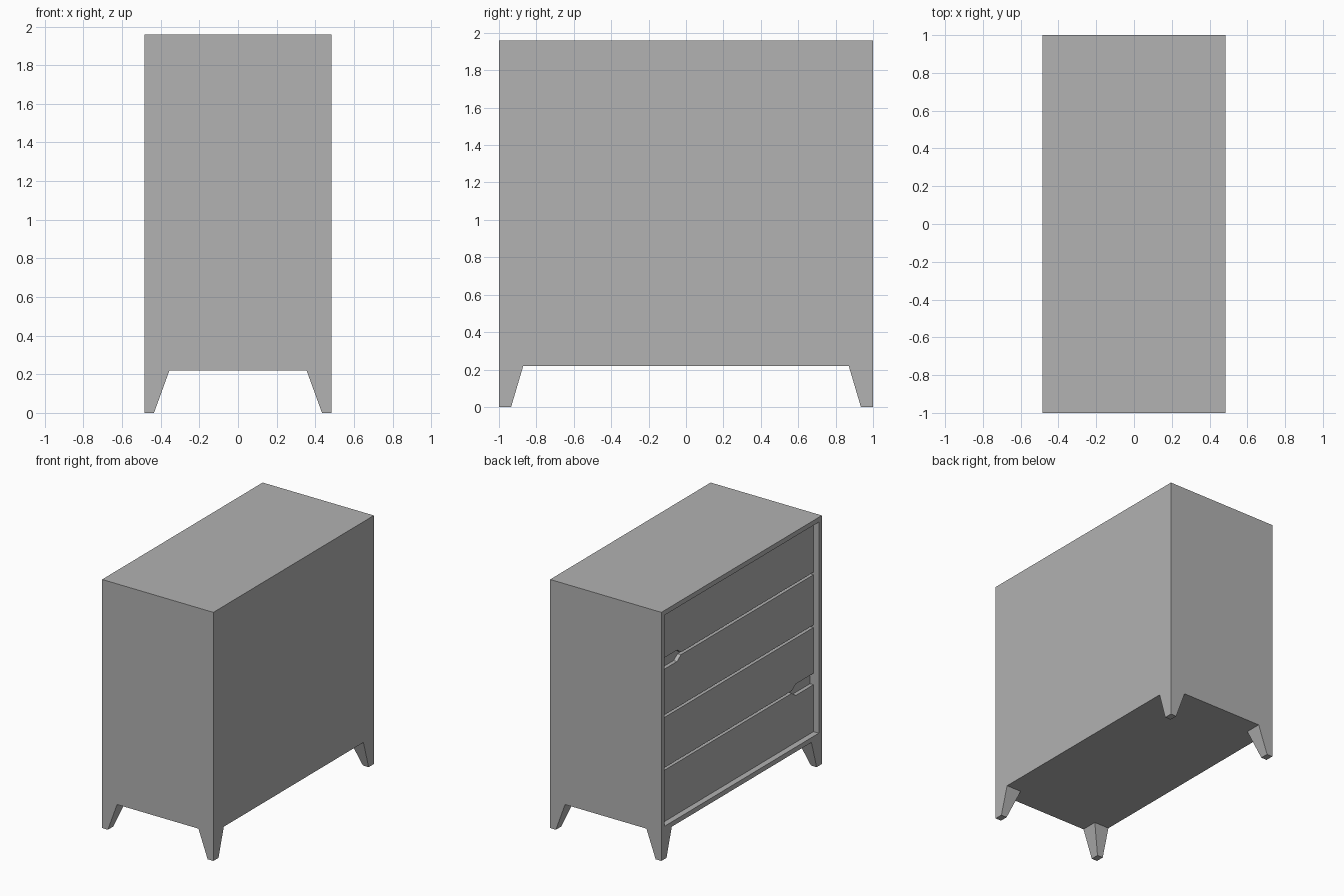
import bpy
import bmesh
from mathutils import Vector

cube = bpy.data.objects.get("Cube")
if cube:
    bpy.data.objects.remove(cube, do_unlink=True)

HX, HY = 0.485, 1.0            # half depth and half width of the carcass
Z0, Z1 = 0.22, 1.96            # underside and top of the carcass
WALL = 0.038                   # carcass panel thickness
RECESS, THICK = 0.045, 0.03    # drawer setback and drawer front thickness
GAP = 0.02                     # space between drawers

grey = bpy.data.materials.new("plain grey")
grey.use_nodes = True
colour = (0.445, 0.445, 0.445, 1.0)
grey.diffuse_color = colour
grey.node_tree.nodes["Principled BSDF"].inputs["Base Color"].default_value = colour


def finish(bm, name):
    bmesh.ops.recalc_face_normals(bm, faces=bm.faces)
    mesh = bpy.data.meshes.new(name)
    bm.to_mesh(mesh)
    bm.free()
    mesh.materials.append(grey)
    obj = bpy.data.objects.new(name, mesh)
    bpy.context.collection.objects.link(obj)
    return obj


def loft(bm, lower, upper):
    """Closed solid between two matching outlines."""
    a = [bm.verts.new(p) for p in lower]
    b = [bm.verts.new(p) for p in upper]
    bm.faces.new(a[::-1])
    bm.faces.new(b)
    n = len(a)
    for i in range(n):
        j = (i + 1) % n
        bm.faces.new((a[i], a[j], b[j], b[i]))


# Carcass: a box with its drawer side inset and pushed in
bm = bmesh.new()
rect = [(-HX, -HY), (HX, -HY), (HX, HY), (-HX, HY)]
loft(bm, [(x, y, Z0) for x, y in rect], [(x, y, Z1) for x, y in rect])
bmesh.ops.recalc_face_normals(bm, faces=bm.faces)
opening = min(bm.faces, key=lambda f: f.calc_center_median().x)
bmesh.ops.inset_region(bm, faces=[opening], thickness=WALL, use_even_offset=True)
pushed = bmesh.ops.extrude_face_region(bm, geom=[opening])
bmesh.ops.translate(bm, vec=Vector((RECESS + THICK, 0, 0)),
                    verts=[g for g in pushed["geom"] if isinstance(g, bmesh.types.BMVert)])
if opening.is_valid:
    bmesh.ops.delete(bm, geom=[opening], context="FACES_ONLY")
finish(bm, "carcass")

# Legs: tapered blocks, straight on the two outer sides
for sx, x_name in ((1, "left"), (-1, "right")):
    for sy, y_name in ((-1, "front"), (1, "back")):
        bm = bmesh.new()

        def outline(w, d, z):
            return [(sx * x, sy * y, z) for x, y in
                    ((HX, HY), (HX - w, HY), (HX - w, HY - d), (HX, HY - d))]

        loft(bm, outline(0.05, 0.065, 0), outline(0.13, 0.13, Z0))
        finish(bm, f"{y_name}_{x_name}_leg")

# Drawer fronts: flat slabs, some with a corner cut for a finger pull
SIDE = HY - WALL - 0.003
STEP = (Z1 - Z0 - 2 * WALL) / 4
PULL_H, PULL_IN, PULL_OUT = 0.045, 0.74, 0.69


def drawer(index, pull_edge=None, side=1):
    """index counts from the top; pull_edge is 'top' or 'bottom'."""
    high = Z1 - WALL - index * STEP
    low = high - STEP
    top = high - (GAP / 2 if index > 0 else 0.002)
    bottom = low + (GAP / 2 if index < 3 else 0.001)
    pts = [(-side * SIDE, bottom), (-side * SIDE, top)]
    if pull_edge == "top":
        cut = high - PULL_H
        pts += [(side * PULL_OUT, top), (side * PULL_IN, cut), (side * SIDE, cut)]
    else:
        pts.append((side * SIDE, top))
    if pull_edge == "bottom":
        cut = low + PULL_H
        pts += [(side * SIDE, cut), (side * PULL_IN, cut), (side * PULL_OUT, bottom)]
    else:
        pts.append((side * SIDE, bottom))
    bm = bmesh.new()
    x = -HX + RECESS
    loft(bm, [(x, y, z) for y, z in pts], [(x + THICK, y, z) for y, z in pts])
    finish(bm, f"drawer_{index + 1}")


drawer(0, "bottom", 1)
drawer(1, "top", 1)
drawer(2, "bottom", -1)
drawer(3, "top", -1)
